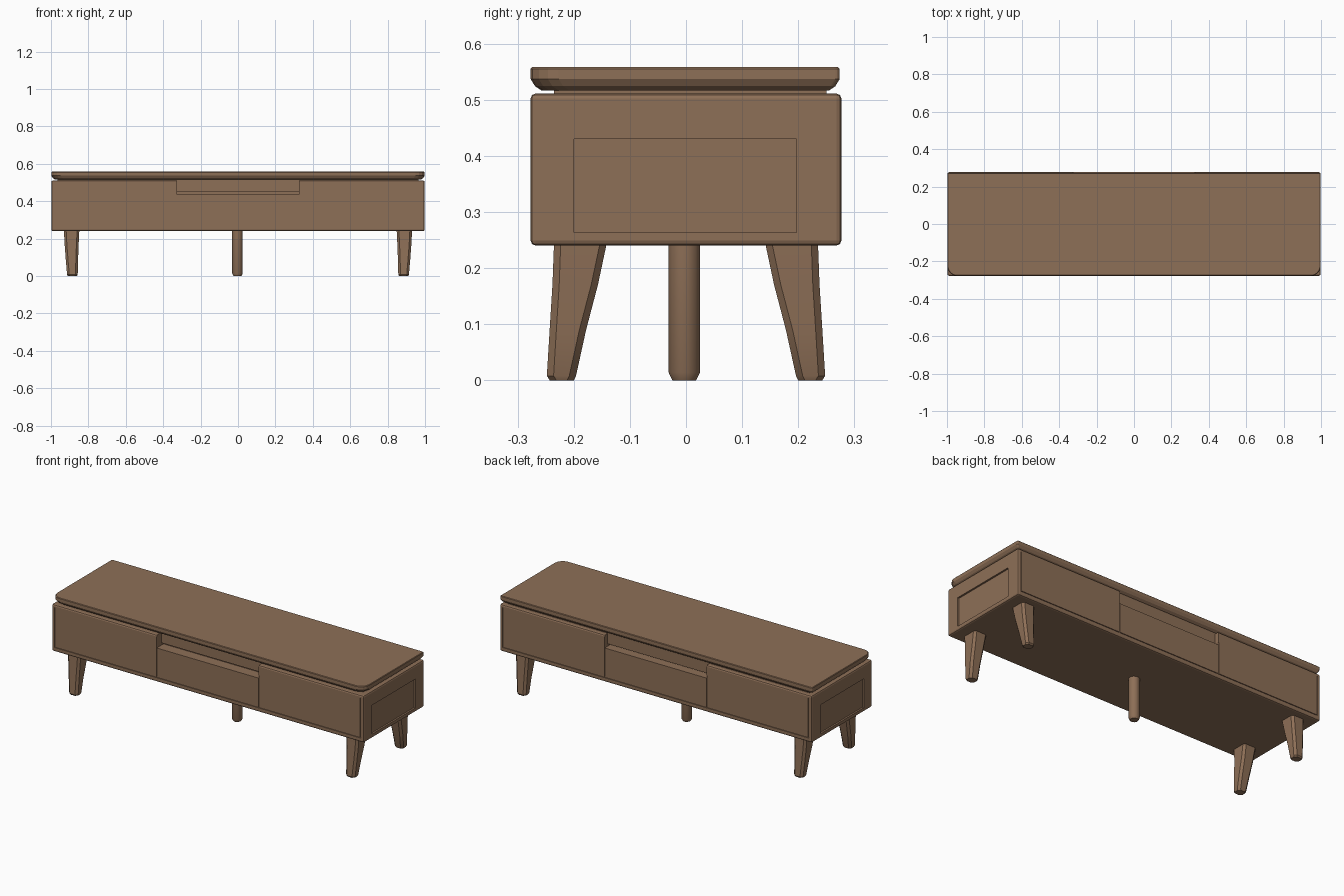
import bpy, bmesh, math
from mathutils import Vector

if "Cube" in bpy.data.objects:
    bpy.data.objects.remove(bpy.data.objects["Cube"])

wood = bpy.data.materials.new("brown wood")
wood.diffuse_color = (0.27, 0.16, 0.095, 1)
wood.use_nodes = True
wood.node_tree.nodes["Principled BSDF"].inputs["Base Color"].default_value = wood.diffuse_color


def finish(name, bm, bevel=0, segs=2):
    bmesh.ops.recalc_face_normals(bm, faces=bm.faces)
    me = bpy.data.meshes.new(name)
    bm.to_mesh(me)
    bm.free()
    me.materials.append(wood)
    ob = bpy.data.objects.new(name, me)
    bpy.context.collection.objects.link(ob)
    if bevel:
        m = ob.modifiers.new("bevel", "BEVEL")
        m.width, m.segments = bevel, segs
    return ob


def loft(name, rings, bevel=0, segs=2):
    """Skin a stack of equal-length rings of points and cap both ends."""
    bm = bmesh.new()
    vs = [[bm.verts.new(p) for p in r] for r in rings]
    n = len(rings[0])
    for a, b in zip(vs, vs[1:]):
        for i in range(n):
            j = (i + 1) % n
            bm.faces.new((a[i], a[j], b[j], b[i]))
    bm.faces.new(vs[0][::-1])
    bm.faces.new(vs[-1])
    return finish(name, bm, bevel, segs)


def rect(x0, x1, y0, y1, z):
    return [(x0, y0, z), (x1, y0, z), (x1, y1, z), (x0, y1, z)]


def box(name, x0, x1, y0, y1, z0, z1, bevel=0):
    return loft(name, [rect(x0, x1, y0, y1, z0), rect(x0, x1, y0, y1, z1)], bevel)


def smooth(ob):
    bpy.ops.object.select_all(action='DESELECT')
    bpy.context.view_layer.objects.active = ob
    ob.select_set(True)
    bpy.ops.object.shade_smooth_by_angle(angle=math.radians(35))


# Cabinet body
body = box("cabinet_body", -0.998, 0.998, -0.277, 0.277, 0.24, 0.511, 0.009)

# Cutters: open niche front and back, drawer seams, side panels
cuts = []
for s in (-1, 1):
    def cut(x0, x1, d0, d1, z0, z1):
        y0, y1 = sorted((s * d0, s * d1))
        cuts.append(box("cutter", x0, x1, y0, y1, z0, z1))
    cut(-0.326, 0.326, 0.215, 0.4, 0.436, 0.6)
    for x in (-0.326, 0.326):
        cut(x - 0.002, x + 0.002, 0.272, 0.4, 0.266, 0.45)
    cut(-0.975, 0.975, 0.272, 0.4, 0.264, 0.268)
    for x in (-0.977, 0.977):
        cut(x - 0.002, x + 0.002, 0.272, 0.4, 0.264, 0.495)
    x0, x1 = sorted((s * 0.988, s * 1.2))
    cuts.append(box("cutter", x0, x1, -0.2, 0.197, 0.263, 0.43))

bpy.context.view_layer.objects.active = body
bpy.ops.object.modifier_apply(modifier="bevel")
for c in cuts:
    m = body.modifiers.new("cut", "BOOLEAN")
    m.object, m.operation, m.solver = c, 'DIFFERENCE', 'EXACT'
    bpy.ops.object.modifier_apply(modifier="cut")
    bpy.data.objects.remove(c)

# Recessed neck between the body and the top
box("neck", -0.965, 0.965, -0.235, 0.25, 0.45, 0.53)


# Table top: front corners rounded, back corners nearly square, edge undercut
def top_ring(d, z):
    ring = []
    for cx, cy, r, a0 in ((1, -1, 0.05, -90), (1, 1, 0.008, 0),
                          (-1, 1, 0.008, 90), (-1, -1, 0.05, 180)):
        px = cx * (0.998 - d - r)
        py = (0.274 - d - r) if cy > 0 else -(0.277 - d - r)
        for k in range(5):
            a = math.radians(a0 + 22.5 * k)
            ring.append((px + r * math.cos(a), py + r * math.sin(a), z))
    return ring


top = loft("table_top", [top_ring(0.02, 0.516), top_ring(0.008, 0.524),
                         top_ring(0, 0.537), top_ring(0, 0.555), top_ring(0.003, 0.558)])

# Four splayed, tapered corner legs
for sx in (-1, 1):
    for sy in (-1, 1):
        rings = []
        for z, xa, xb, ya, yb in ((0, 0.861, 0.910, 0.200, 0.243),
                                  (0.008, 0.857, 0.914, 0.196, 0.248),
                                  (0.09, 0.855, 0.921, 0.178, 0.243),
                                  (0.17, 0.852, 0.927, 0.157, 0.238),
                                  (0.25, 0.848, 0.931, 0.140, 0.235)):
            c = 0.012
            pts = [(xa + c, ya), (xb - c, ya), (xb, ya + c), (xb, yb - c),
                   (xb - c, yb), (xa + c, yb), (xa, yb - c), (xa, ya + c)]
            rings.append([(sx * x, sy * y, z) for x, y in pts])
        side = "right" if sx > 0 else "left"
        smooth(loft(("front_" if sy < 0 else "back_") + side + "_leg", rings))

# Round centre support leg
ang = [math.tau * (k + 0.5) / 12 for k in range(12)]
post = loft("centre_leg", [[(r * math.cos(a) - 0.003, r * math.sin(a) - 0.003, z) for a in ang]
                           for r, z in ((0.022, 0), (0.029, 0.014), (0.029, 0.25))])
smooth(post)
